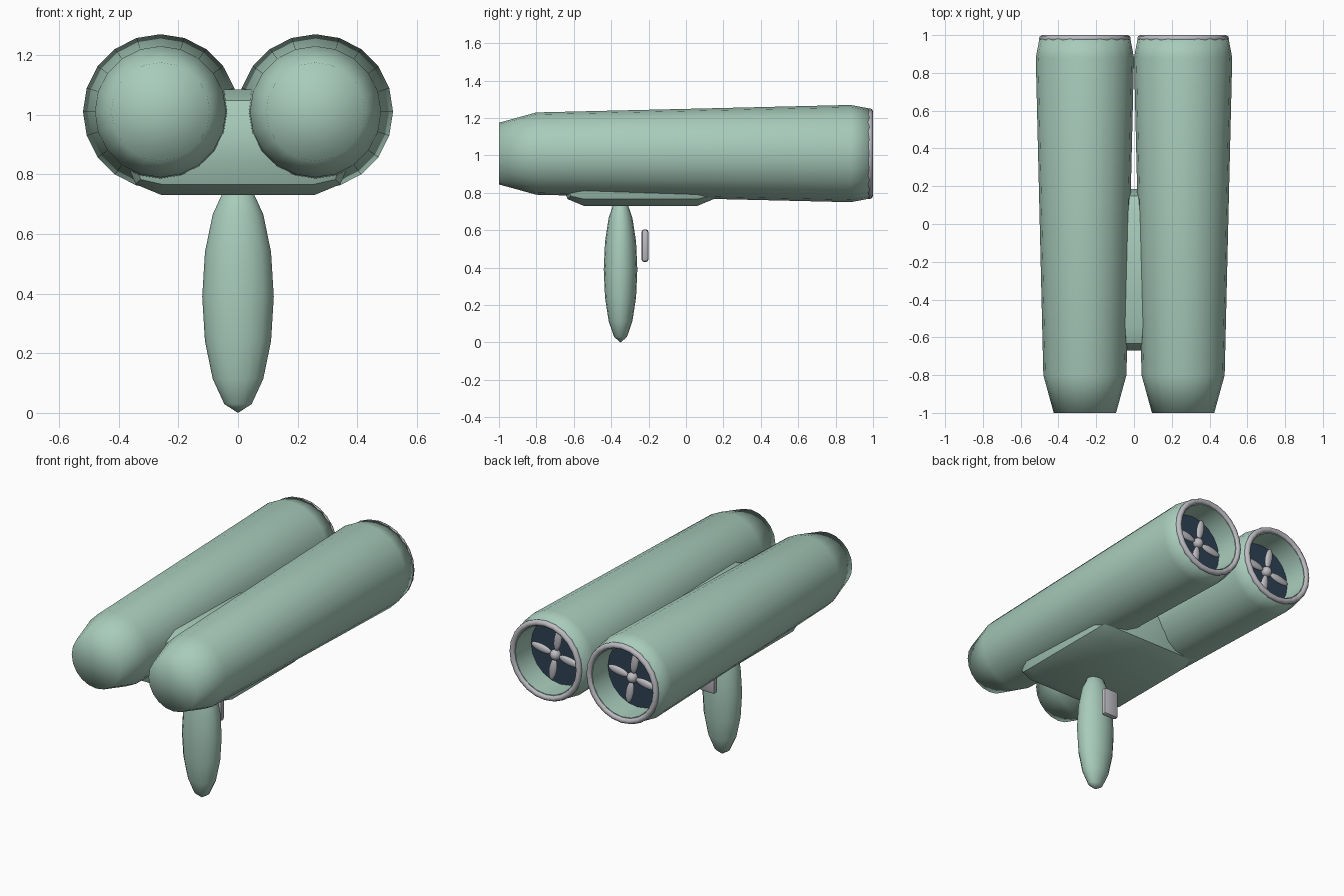
import bpy, bmesh, math
from mathutils import Matrix, Vector

if "Cube" in bpy.data.objects:
    bpy.data.objects.remove(bpy.data.objects["Cube"])


def material(name, rgb):
    m = bpy.data.materials.new(name)
    m.diffuse_color = (*rgb, 1)
    m.use_nodes = True
    m.node_tree.nodes["Principled BSDF"].inputs["Base Color"].default_value = m.diffuse_color
    return m


GREEN = material("sage green", (0.39, 0.60, 0.50))
GREY = material("light grey", (0.50, 0.50, 0.54))
NAVY = material("dark blue", (0.027, 0.055, 0.09))


def finish(bm, name, mat, angle=80):
    """Turn a bmesh into a smooth-shaded object with one material."""
    bmesh.ops.recalc_face_normals(bm, faces=bm.faces)
    me = bpy.data.meshes.new(name)
    bm.to_mesh(me)
    bm.free()
    me.shade_smooth()
    me.set_sharp_from_angle(angle=math.radians(angle))
    me.materials.append(mat)
    ob = bpy.data.objects.new(name, me)
    bpy.context.collection.objects.link(ob)
    return ob


def lathe(name, profile, cx, cz, mat, sides=20, closed=False, angle=80):
    """Revolve (y, radius) points around a y-parallel axis; radius 0 is a pole."""
    bm = bmesh.new()
    rings = []
    for y, r in profile:
        n = sides if r > 0 else 1
        rings.append([bm.verts.new((cx + r * math.cos(2 * math.pi * i / sides), y,
                                    cz + r * math.sin(2 * math.pi * i / sides)))
                      for i in range(n)])
    pairs = list(zip(rings, rings[1:]))
    if closed:
        pairs.append((rings[-1], rings[0]))
    for a, b in pairs:
        for i in range(sides):
            j = (i + 1) % sides
            quad = [a[i % len(a)], a[j % len(a)], b[j % len(b)], b[i % len(b)]]
            bm.faces.new(list(dict.fromkeys(quad)))
    return finish(bm, name, mat, angle)


def add_ellipsoid(bm, centre, radii, turn=Matrix(), u=16, v=8):
    m = turn @ Matrix.Translation(centre) @ Matrix.Diagonal((*radii, 1))
    bmesh.ops.create_uvsphere(bm, u_segments=u, v_segments=v, radius=1, matrix=m)


def bevelled_box(name, lo, hi, bevel, segments, mat):
    lo, hi = Vector(lo), Vector(hi)
    bm = bmesh.new()
    bmesh.ops.create_cube(bm, size=1, matrix=Matrix.Translation((lo + hi) / 2)
                          @ Matrix.Diagonal((*(hi - lo), 1)))
    bmesh.ops.bevel(bm, geom=bm.edges[:], offset=bevel, segments=segments,
                    profile=0.5, affect='EDGES', clamp_overlap=True)
    return finish(bm, name, mat, 40)


AXIS_Z = 1.01
for side, label in ((-1, "left"), (1, "right")):
    cx = 0.26 * side

    # Hollow barrel with a tapered nose and an open rear duct
    lathe(label + "_barrel",
          [(-1, 0), (-1, 0.165), (-0.8, 0.22), (0.88, 0.26), (0.985, 0.24),
           (0.985, 0.205), (0.84, 0.20)], cx, AXIS_Z, GREEN)

    # Dark back wall inside the duct
    lathe(label + "_duct_wall", [(0.84, 0), (0.84, 0.2)], cx, AXIS_Z, NAVY)

    # Rounded rim at the rear opening
    rim = [(0.982 + 0.018 * math.sin(a), 0.225 + 0.018 * math.cos(a))
           for a in (2 * math.pi * k / 8 for k in range(8))]
    lathe(label + "_rim", rim, cx, AXIS_Z, GREY, sides=24, closed=True)

    # Four-bladed fan with a round hub
    bm = bmesh.new()
    place = Matrix.Translation((cx, 0.89, AXIS_Z))
    add_ellipsoid(bm, (0, 0, 0), (0.032, 0.032, 0.032), place, 12, 8)
    for k in range(4):
        turn = place @ Matrix.Rotation(math.radians(-10 + 90 * k), 4, 'Y')
        add_ellipsoid(bm, (0, 0, 0.095), (0.025, 0.015, 0.07), turn, 12, 8)
    finish(bm, label + "_fan", GREY)

# Bracket joining the barrels
bevelled_box("bracket", (-0.38, -0.67, 0.73), (0.38, 0.185, 1.085), 0.125, 2, GREEN)

# Grip below the bracket
bm = bmesh.new()
add_ellipsoid(bm, (0, -0.35, 0.39), (0.12, 0.09, 0.39))
finish(bm, "grip", GREEN)

# Trigger plate behind the grip
bevelled_box("trigger", (-0.052, -0.238, 0.43), (0.052, -0.2, 0.605), 0.015, 2, GREY)
